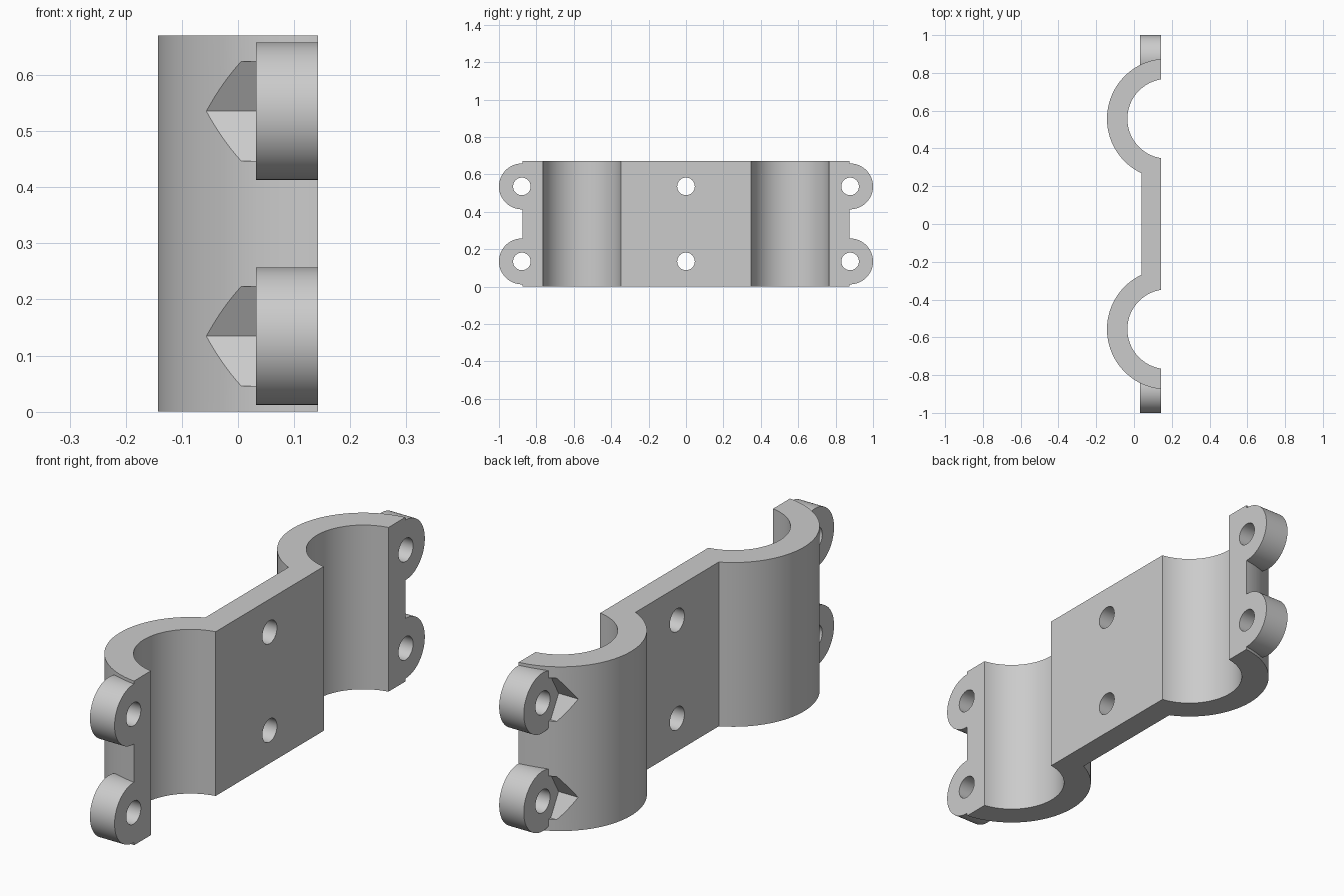
import bpy
import bmesh
from math import asin, cos, sin, pi, radians
from mathutils import Matrix

cube = bpy.data.objects.get("Cube")
if cube:
    bpy.data.objects.remove(cube, do_unlink=True)

HEIGHT = 0.67
FACE_X = 0.143            # flat mating face
PLATE_X = 0.04            # outer face of the web plate
LUG_X = 0.032             # outer face of the lugs
RING_X, RING_Y = 0.176, 0.557
OUTER_R, INNER_R = 0.319, 0.211
LUG_R, HOLE_R, NUT_R = 0.1225, 0.047, 0.102
LUG_Y = 1 - LUG_R
BOLT_Z = (0.1345, 0.5355)

grey = bpy.data.materials.new("light grey")
grey.use_nodes = True
colour = (0.6, 0.6, 0.6, 1)
grey.diffuse_color = colour
grey.node_tree.nodes["Principled BSDF"].inputs["Base Color"].default_value = colour


def make_object(name, bm):
    bmesh.ops.recalc_face_normals(bm, faces=bm.faces)
    mesh = bpy.data.meshes.new(name)
    bm.to_mesh(mesh)
    bm.free()
    mesh.materials.append(grey)
    obj = bpy.data.objects.new(name, mesh)
    bpy.context.collection.objects.link(obj)
    return obj


def prism(name, sides, radius, depth, matrix):
    bm = bmesh.new()
    bmesh.ops.create_cone(bm, cap_ends=True, segments=sides, radius1=radius,
                          radius2=radius, depth=depth, matrix=matrix)
    return make_object(name, bm)


def prism_x(name, sides, radius, x0, x1, y, z):
    """Prism lying along x from x0 to x1."""
    place = Matrix.Translation(((x0 + x1) / 2, y, z))
    return prism(name, sides, radius, x1 - x0, place @ Matrix.Rotation(pi / 2, 4, 'Y'))


def combine(target, tool, operation):
    mod = target.modifiers.new(operation.title(), 'BOOLEAN')
    mod.operation = operation
    mod.solver = 'EXACT'
    mod.object = tool
    bpy.ops.object.select_all(action='DESELECT')
    bpy.context.view_layer.objects.active = target
    target.select_set(True)
    bpy.ops.object.modifier_apply(modifier=mod.name)
    bpy.data.objects.remove(tool, do_unlink=True)


# Outer outline: two round humps joined by a flat web
a0 = asin((RING_X - FACE_X) / OUTER_R)
a1 = pi - asin((RING_X - PLATE_X) / OUTER_R)
STEPS = 64
arc = [a0 + (a1 - a0) * i / STEPS for i in range(STEPS + 1)]
hump = [(RING_X - OUTER_R * sin(a), RING_Y + OUTER_R * cos(a)) for a in arc]
outline = hump + [(x, -y) for x, y in reversed(hump)]

bm = bmesh.new()
face = bm.faces.new([bm.verts.new((x, y, 0)) for x, y in outline])
extruded = bmesh.ops.extrude_face_region(bm, geom=[face])["geom"]
bmesh.ops.translate(bm, vec=(0, 0, HEIGHT),
                    verts=[v for v in extruded if isinstance(v, bmesh.types.BMVert)])
clamp = make_object("clamp_half", bm)

# Rounded bolt lugs at both ends
for side in (-1, 1):
    for z in BOLT_Z:
        combine(clamp, prism_x("lug", 96, LUG_R, LUG_X, FACE_X, side * LUG_Y, z), 'UNION')

# Tube bores
for side in (-1, 1):
    place = Matrix.Translation((RING_X, side * RING_Y, HEIGHT / 2))
    combine(clamp, prism("bore", 128, INNER_R, HEIGHT * 2, place), 'DIFFERENCE')

# Hexagonal nut pockets and bolt holes
for z in BOLT_Z:
    for side in (-1, 1):
        combine(clamp, prism_x("nut_pocket", 6, NUT_R, -0.3, LUG_X, side * LUG_Y, z), 'DIFFERENCE')
    for y in (-LUG_Y, 0, LUG_Y):
        combine(clamp, prism_x("bolt_hole", 48, HOLE_R, -0.3, 0.3, y, z), 'DIFFERENCE')

bpy.ops.object.select_all(action='DESELECT')
clamp.select_set(True)
bpy.context.view_layer.objects.active = clamp
bpy.ops.object.shade_smooth_by_angle(angle=radians(25))
